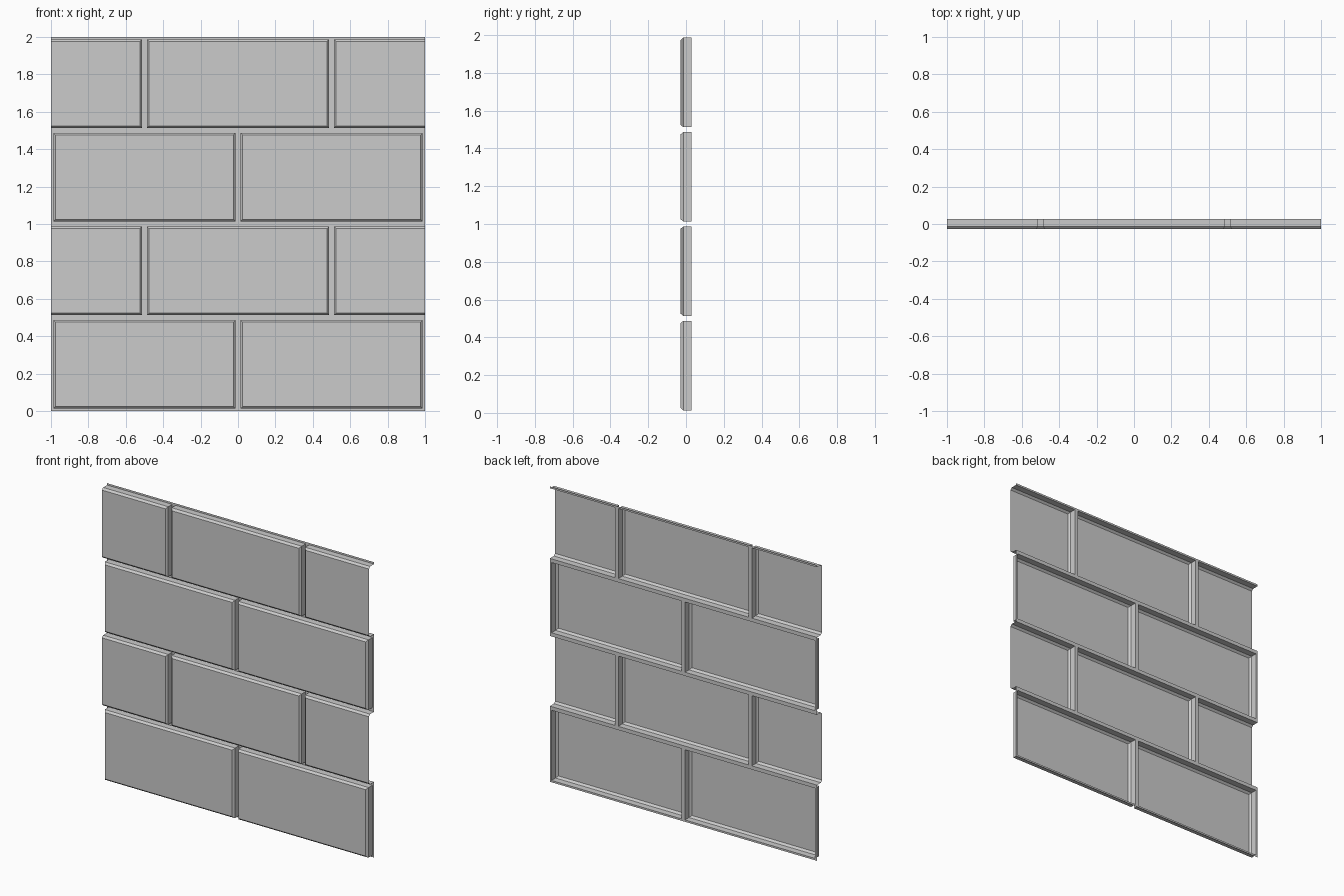
import bpy, bmesh

if "Cube" in bpy.data.objects:
    bpy.data.objects.remove(bpy.data.objects["Cube"])

BACK, FRONT = 0.028, -0.028
GAP = 0.0125       # half of a mortar joint
BEVEL = 0.0125     # chamfer around each brick face
COURSE = 0.5       # height of one row


def add_brick(bm, x0, x1, z0, z1):
    """One open-backed brick with its share of mortar; cut open at the panel
    edge when it is a half brick."""
    half = (x1 - x0) < 0.9
    left = 0 if half and x0 < -0.99 else 1
    right = 0 if half and x1 > 0.99 else 1
    # rings from the mortar plane out to the bevelled face: (inset, depth)
    steps = [(0, BACK), (GAP, BACK), (GAP, FRONT + BEVEL + 0.001), (GAP + BEVEL, FRONT)]
    rings = []
    for d, y in steps:
        a, b = x0 + d * left, x1 - d * right
        rings.append([bm.verts.new(p) for p in (
            (a, y, z0 + d), (b, y, z0 + d), (b, y, z1 - d), (a, y, z1 - d))])
    keep = [1, right, 1, left]     # bottom, right, top, left walls
    for r, s in zip(rings, rings[1:]):
        for i in range(4):
            if keep[i]:
                j = (i + 1) % 4
                bm.faces.new((r[i], r[j], s[j], s[i]))
    bm.faces.new(rings[-1])


# four courses, alternating whole bricks and offset bricks
for row in range(4):
    joints = [-1, -0.5, 0.5, 1] if row % 2 else [-1, 0, 1]
    bm = bmesh.new()
    for x0, x1 in zip(joints, joints[1:]):
        add_brick(bm, x0, x1, row * COURSE, (row + 1) * COURSE)
    bmesh.ops.remove_doubles(bm, verts=bm.verts, dist=0.0001)
    # merge the mortar strips between neighbours into single flat pieces
    bmesh.ops.dissolve_limit(bm, angle_limit=0.01, verts=bm.verts, edges=bm.edges)
    bmesh.ops.triangulate(bm, faces=[f for f in bm.faces if len(f.verts) > 4])
    mesh = bpy.data.meshes.new("brick_course")
    bm.to_mesh(mesh)
    bm.free()
    obj = bpy.data.objects.new(f"brick_course_{row + 1}", mesh)
    bpy.context.collection.objects.link(obj)
